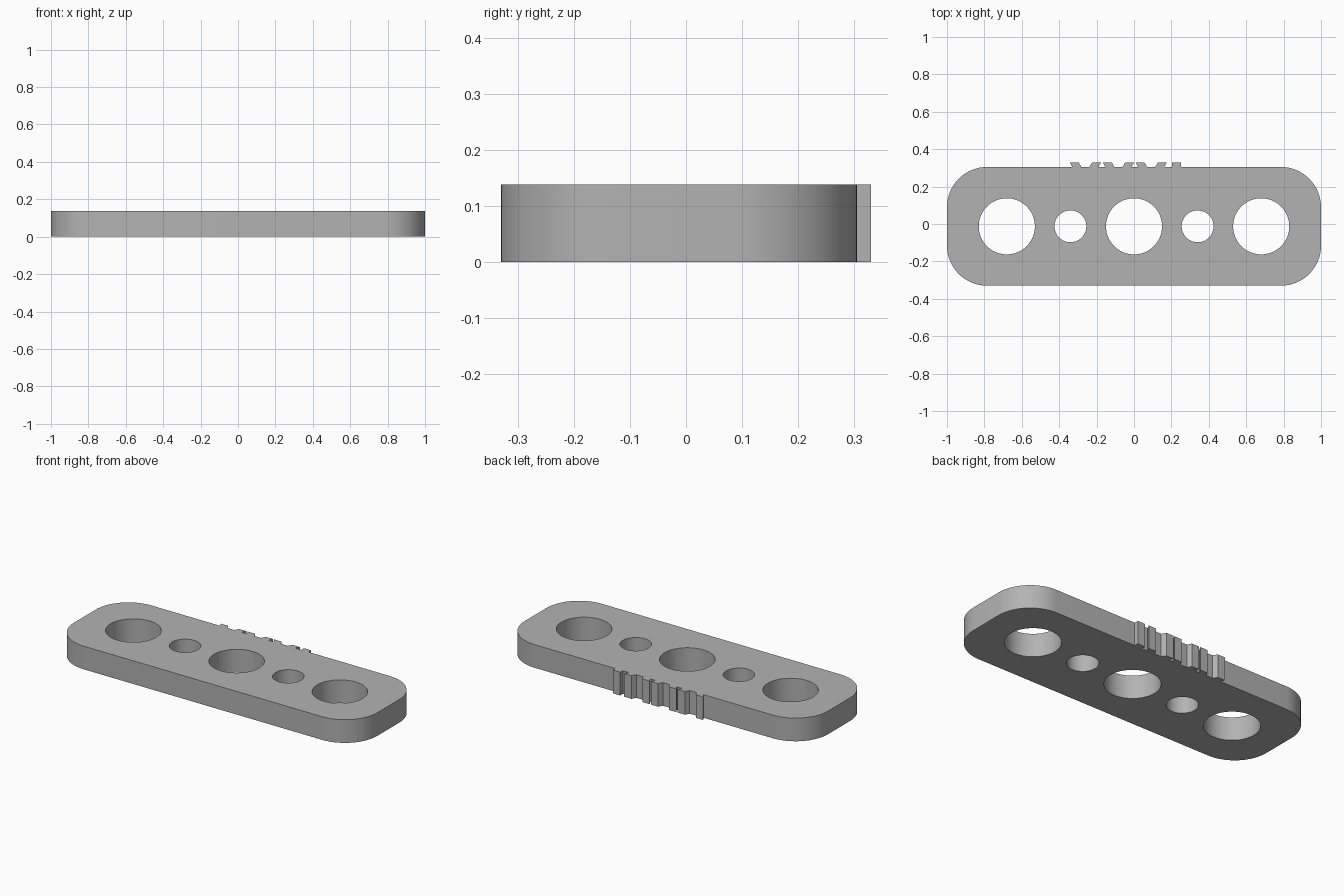
import bpy
import bmesh
import math

cube = bpy.data.objects.get("Cube")
if cube:
    bpy.data.objects.remove(cube, do_unlink=True)

HEIGHT = 0.138
FRONT, BACK, RIDGE_BACK = -0.33, 0.305, 0.33
MID_Y = (FRONT + BACK) / 2

grey = bpy.data.materials.new("plain_grey")
grey.use_nodes = True
grey.diffuse_color = (0.45, 0.45, 0.45, 1)
grey.node_tree.nodes["Principled BSDF"].inputs["Base Color"].default_value = grey.diffuse_color


def prism(name, outline):
    """Extrude a flat outline from the ground up to the plate height."""
    bm = bmesh.new()
    base = bm.faces.new([bm.verts.new((x, y, 0)) for x, y in outline])
    top = bmesh.ops.extrude_face_region(bm, geom=[base])["geom"]
    bmesh.ops.translate(bm, vec=(0, 0, HEIGHT),
                        verts=[v for v in top if isinstance(v, bmesh.types.BMVert)])
    bmesh.ops.recalc_face_normals(bm, faces=bm.faces)
    mesh = bpy.data.meshes.new(name)
    bm.to_mesh(mesh)
    bm.free()
    mesh.materials.append(grey)
    obj = bpy.data.objects.new(name, mesh)
    bpy.context.collection.objects.link(obj)
    return obj


def arc(cx, cy, radius, start, end, steps):
    angles = [math.radians(start + (end - start) * i / steps) for i in range(steps + 1)]
    return [(cx + radius * math.cos(a), cy + radius * math.sin(a)) for a in angles]


# Plate with four rounded corners
RADIUS = 0.215
corner_x, corner_y = 1 - RADIUS, (BACK - FRONT) / 2 - RADIUS
outline = []
for i, (sx, sy) in enumerate([(1, 1), (-1, 1), (-1, -1), (1, -1)]):
    outline += arc(sx * corner_x, MID_Y + sy * corner_y, RADIUS, i * 90, i * 90 + 90, 16)
plate = prism("plate", outline)

# Row of through holes, alternating large and small
for x, radius in [(-0.68, 0.15), (-0.34, 0.085), (0, 0.15), (0.34, 0.085), (0.68, 0.15)]:
    bpy.ops.mesh.primitive_cylinder_add(vertices=64, radius=radius, depth=1,
                                        location=(x, MID_Y, 0))
    cutter = bpy.context.object
    cutter.name = "hole_cutter"
    cutter.data.materials.append(grey)
    cut = plate.modifiers.new("hole", "BOOLEAN")
    cut.operation = "DIFFERENCE"
    cut.solver = "EXACT"
    cut.object = cutter
    bpy.context.view_layer.objects.active = plate
    bpy.ops.object.modifier_apply(modifier=cut.name)
    bpy.data.objects.remove(cutter, do_unlink=True)

bpy.ops.object.select_all(action="DESELECT")
plate.select_set(True)
bpy.context.view_layer.objects.active = plate
bpy.ops.object.shade_smooth_by_angle(angle=math.radians(30))

# Grip ridges on the back edge: three pairs leaning together, then a straight one
for cx in (-0.26, -0.083, 0.092):
    for side in (-1, 1):
        prism("leaning_ridge", [(cx + side * dx, y) for dx, y in
                                [(0.084, RIDGE_BACK), (0.036, RIDGE_BACK),
                                 (0.022, BACK), (0.07, BACK)]])
prism("straight_ridge", [(0.203, BACK), (0.251, BACK), (0.251, RIDGE_BACK), (0.203, RIDGE_BACK)])
